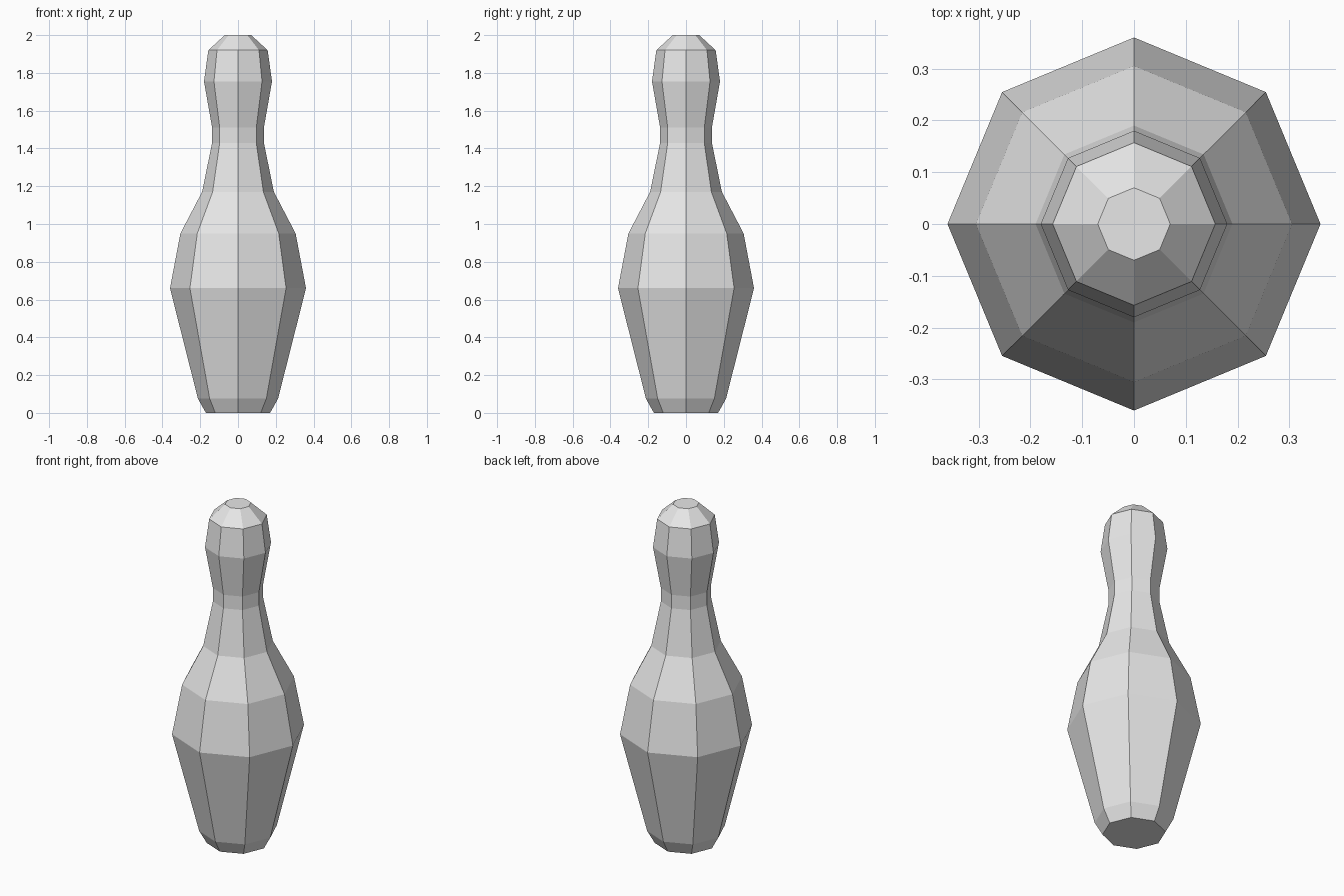
import bpy, bmesh
from math import cos, sin, tau

cube = bpy.data.objects.get("Cube")
if cube:
    bpy.data.objects.remove(cube, do_unlink=True)

SIDES = 8
# Silhouette as (radius, height), from the base to the crown
PROFILE = [(0.17, 0), (0.212, 0.075), (0.36, 0.66), (0.305, 0.95), (0.19, 1.17),
           (0.137, 1.43), (0.137, 1.51), (0.18, 1.755), (0.157, 1.92), (0.07, 2)]


def make_material(name, color):
    mat = bpy.data.materials.new(name)
    mat.use_nodes = True
    mat.diffuse_color = color
    mat.node_tree.nodes["Principled BSDF"].inputs["Base Color"].default_value = color
    return mat


def lathe(name, profile, sides, mat):
    """Turn a profile into a closed, flat-shaded body."""
    bm = bmesh.new()
    rings = [[bm.verts.new((r * cos(tau * i / sides), r * sin(tau * i / sides), z))
              for i in range(sides)] for r, z in profile]
    for low, high in zip(rings, rings[1:]):
        for i in range(sides):
            j = (i + 1) % sides
            bm.faces.new((low[i], low[j], high[j], high[i]))
    # Flat caps at the base and the crown
    bm.faces.new(rings[0][::-1])
    bm.faces.new(rings[-1])
    mesh = bpy.data.meshes.new(name)
    bm.to_mesh(mesh)
    bm.free()
    mesh.materials.append(mat)
    obj = bpy.data.objects.new(name, mesh)
    bpy.context.collection.objects.link(obj)
    return obj


# Bowling pin body
lathe("pin_body", PROFILE, SIDES, make_material("light_grey", (0.8, 0.8, 0.8, 1)))
